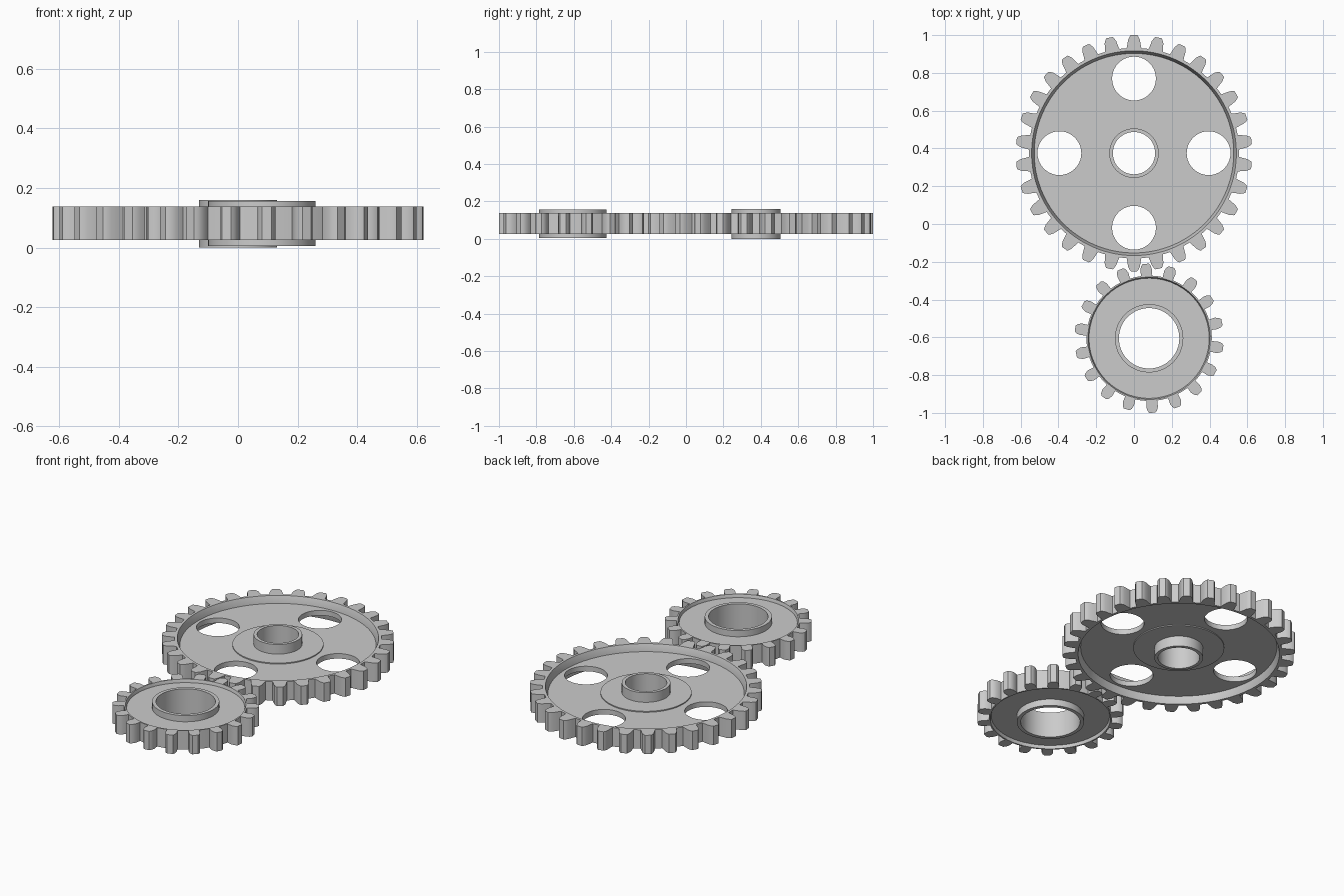
import bpy, bmesh
from math import sin, cos, pi, radians, asin

if "Cube" in bpy.data.objects:
    bpy.data.objects.remove(bpy.data.objects["Cube"])

Z_LOW, Z_HIGH, Z_MID = 0.026, 0.138, 0.082


def finish(name, bm, centre):
    bmesh.ops.recalc_face_normals(bm, faces=bm.faces)
    me = bpy.data.meshes.new(name)
    bm.to_mesh(me)
    bm.free()
    ob = bpy.data.objects.new(name, me)
    ob.location = (centre[0], centre[1], 0)
    bpy.context.collection.objects.link(ob)
    bpy.ops.object.select_all(action='DESELECT')
    ob.select_set(True)
    bpy.context.view_layer.objects.active = ob
    return ob


def smooth():
    bpy.ops.object.shade_smooth_by_angle(angle=radians(25))


def skin(bm, loops):
    """Join equal-length vertex loops into a closed ring of faces."""
    n = len(loops[0])
    for a, b in zip(loops, loops[1:] + loops[:1]):
        for i in range(n):
            j = (i + 1) % n
            bm.faces.new((a[i], a[j], b[j], b[i]))


def lathe(name, centre, profile, segs=48):
    bm = bmesh.new()
    skin(bm, [[bm.verts.new((r * cos(2 * pi * i / segs), r * sin(2 * pi * i / segs), z))
               for i in range(segs)] for r, z in profile])
    return finish(name, bm, centre)


def toothed_rim(name, centre, teeth, first, tooth, inner):
    """Tooth is (radius, half width) from root to tip; inner is the (radius, z) wall, top to bottom."""
    pitch = 2 * pi / teeth
    half = [(r, asin(w / r)) for r, w in tooth]
    one = [(r, -a) for r, a in half] + [(r, a) for r, a in reversed(half)]
    one.append((tooth[0][0], pitch / 2))
    outline = [(r, first + k * pitch + a) for k in range(teeth) for r, a in one]
    bm = bmesh.new()

    def loop(z, radius=None):
        return [bm.verts.new(((radius or r) * cos(a), (radius or r) * sin(a), z)) for r, a in outline]

    root = tooth[0][0]
    skin(bm, [loop(Z_LOW), loop(Z_HIGH)] + [loop(z, r) for r, z in inner])
    finish(name, bm, centre)
    smooth()


def hub(name, centre, bore, outer, low, high):
    lathe(name, centre, [(bore, low), (outer, low), (outer, high), (bore, high)])
    smooth()


# Large gear: toothed rim with sloped inner walls
big = (0, 0.375)
toothed_rim("large_gear_rim", big, 30, pi / 2,
            [(0.557, 0.039), (0.572, 0.036), (0.602, 0.031), (0.620, 0.022), (0.6255, 0.017)],
            [(0.542, Z_HIGH), (0.528, 0.098), (0.528, 0.066), (0.542, Z_LOW)])

# Large gear: web with raised flange and four lightening holes
web = lathe("large_gear_web", big,
            [(0.12, 0.061), (0.245, 0.061), (0.245, 0.067), (0.535, 0.067),
             (0.535, 0.097), (0.245, 0.097), (0.245, 0.103), (0.12, 0.103)], 64)
bm = bmesh.new()
for k in range(4):
    a = k * pi / 2
    made = bmesh.ops.create_cone(bm, cap_ends=True, segments=40, radius1=0.116, radius2=0.116, depth=0.4)
    bmesh.ops.translate(bm, verts=made["verts"], vec=(0.395 * cos(a), 0.395 * sin(a), Z_MID))
cutter = finish("hole_cutter", bm, big)
cutter.hide_render = True
bpy.context.view_layer.objects.active = web
mod = web.modifiers.new("holes", 'BOOLEAN')
mod.operation = 'DIFFERENCE'
mod.object = cutter
mod.solver = 'EXACT'
bpy.ops.object.modifier_apply(modifier=mod.name)
bpy.data.objects.remove(cutter)
web.select_set(True)
smooth()

# Large gear: hub tube
hub("large_gear_hub", big, 0.112, 0.131, 0.0, 0.16)

# Small gear: rim, shallow web and wide hub
small = (0.08, -0.605)
toothed_rim("small_gear_rim", small, 18, pi / 2 + radians(2.5),
            [(0.332, 0.027), (0.345, 0.029), (0.365, 0.031), (0.385, 0.025), (0.395, 0.016)],
            [(0.324, Z_HIGH), (0.318, 0.12), (0.318, 0.044), (0.324, Z_LOW)])
lathe("small_gear_web", small, [(0.17, 0.044), (0.322, 0.044), (0.322, 0.12), (0.17, 0.12)])
smooth()
hub("small_gear_hub", small, 0.16, 0.181, 0.005, 0.157)
